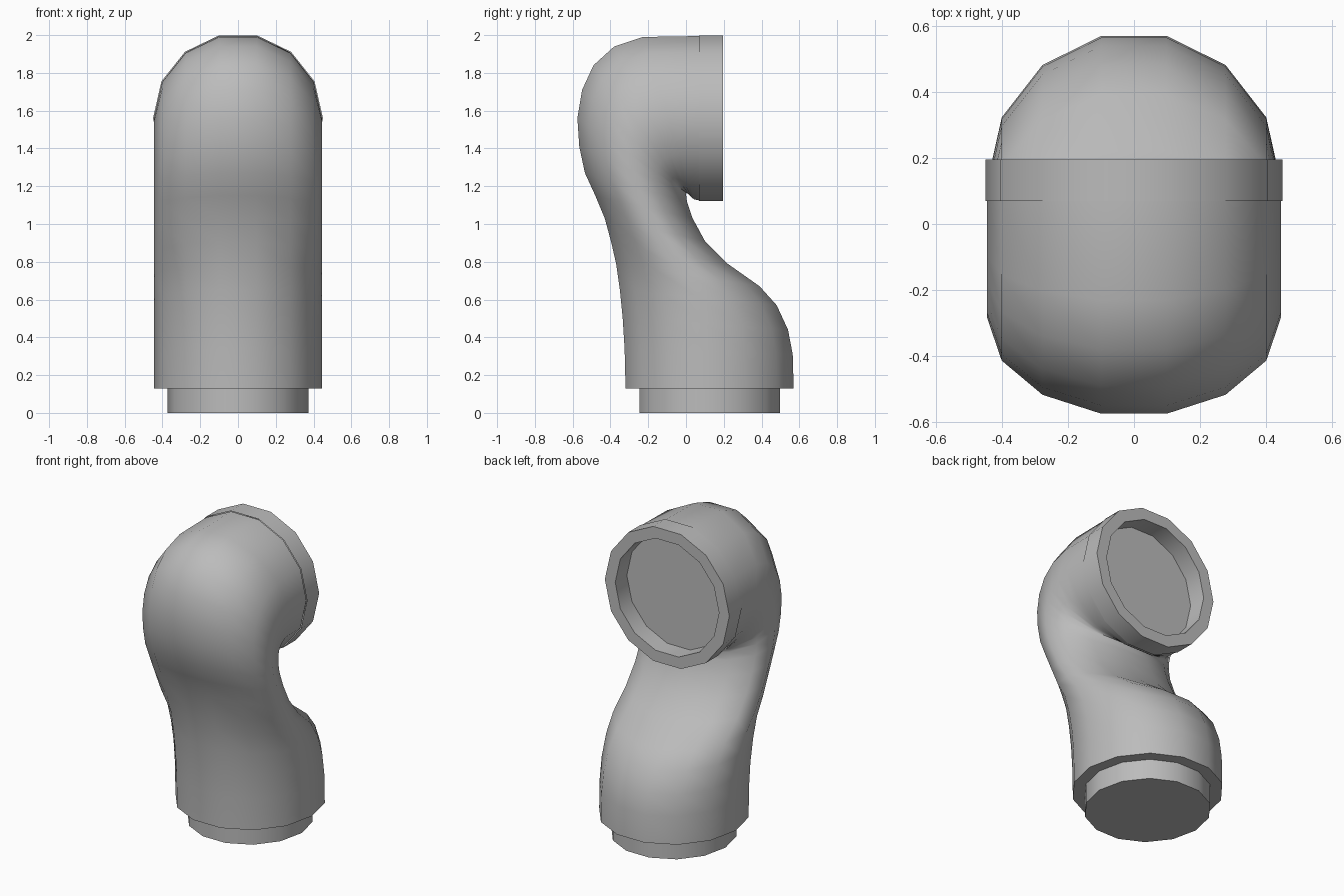
import bpy, bmesh, math
from mathutils import Vector

cube = bpy.data.objects.get("Cube")
if cube:
    bpy.data.objects.remove(cube, do_unlink=True)

SIDES = 14
STRETCH = 1 / math.cos(math.pi / SIDES)   # polygon corners reach the profile

grey = bpy.data.materials.new("plain_grey")
grey.use_nodes = True
colour = (0.5, 0.5, 0.5, 1)
grey.diffuse_color = colour
grey.node_tree.nodes["Principled BSDF"].inputs["Base Color"].default_value = colour


def loft(name, sections, cap_start=True):
    """Skin rings given as (front point, back point, half width), points in (y, z)."""
    bm = bmesh.new()
    rings = []
    for front, back, width in sections:
        a, b = Vector((0, *front)), Vector((0, *back))
        mid, half = (a + b) / 2, (a - b) / 2 * STRETCH
        ring = []
        for i in range(SIDES):
            t = math.tau * i / SIDES
            ring.append(bm.verts.new(mid + half * math.sin(t) + Vector((width * math.cos(t), 0, 0))))
        rings.append(ring)
    for r, s in zip(rings, rings[1:]):
        for i in range(SIDES):
            j = (i + 1) % SIDES
            bm.faces.new((r[i], r[j], s[j], s[i]))
    if cap_start:
        bm.faces.new(rings[0])
    bm.faces.new(rings[-1])
    bmesh.ops.recalc_face_normals(bm, faces=bm.faces)
    mesh = bpy.data.meshes.new(name)
    bm.to_mesh(mesh)
    bm.free()
    mesh.materials.append(grey)
    obj = bpy.data.objects.new(name, mesh)
    bpy.context.collection.objects.link(obj)
    bpy.ops.object.select_all(action="DESELECT")
    obj.select_set(True)
    bpy.context.view_layer.objects.active = obj
    bpy.ops.object.shade_smooth_by_angle(angle=math.radians(50))
    return obj


# S-bent pipe body: front and back profile points of each ring
W = 0.445
profile = [
    ((-.32, .13), (.57, .13)),
    ((-.325, .34), (.565, .31)),
    ((-.335, .50), (.54, .44)),
    ((-.35, .65), (.48, .57)),
    ((-.37, .79), (.39, .67)),
    ((-.395, .90), (.22, .79)),
    ((-.43, 1.03), (.10, .91)),
    ((-.48, 1.15), (.035, 1.03)),
    ((-.535, 1.27), (.005, 1.12)),
    ((-.565, 1.41), (.0, 1.16)),
    ((-.575, 1.56), (.005, 1.165)),
    ((-.55, 1.71), (.01, 1.16)),
    ((-.49, 1.84), (.02, 1.15)),
    ((-.38, 1.94), (.03, 1.14)),
    ((-.23, 1.99), (.045, 1.13)),
    ((.07, 1.995), (.07, 1.125)),
]
loft("pipe_body", [(f, b, W) for f, b in profile])


# Socket collar with a shallow bore, facing the back
def upright(radius, y, z=1.56):
    r = radius / STRETCH
    return ((y, z + r), (y, z - r), radius)


loft("socket_collar",
     [upright(.45, .07), upright(.45, .195), upright(.375, .195), upright(.375, .075)],
     cap_start=False)


# Plug under the foot of the pipe
loft("foot_plug", [((-.247, z), (.497, z), .372) for z in (0, .14)])
